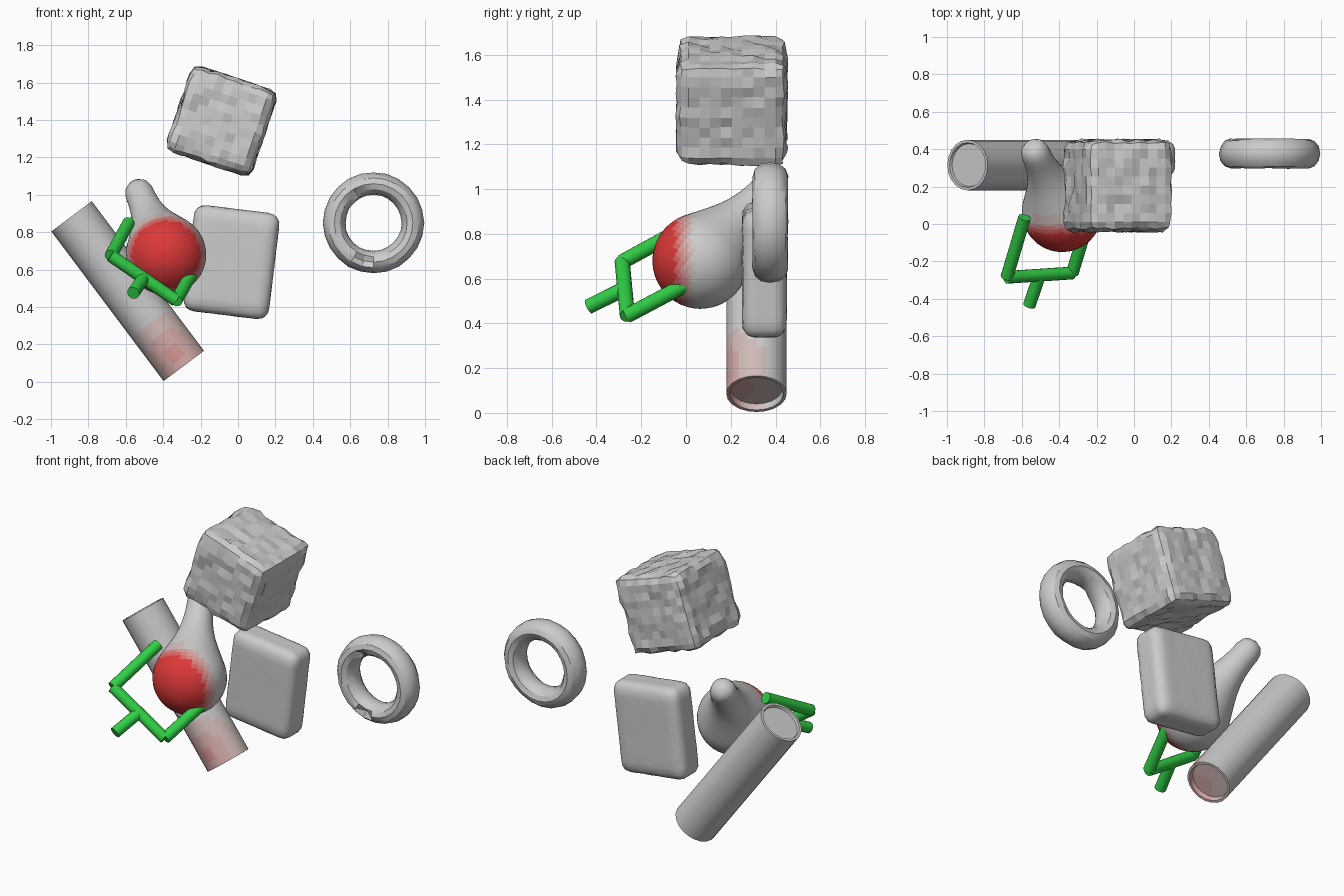
import bpy, bmesh, math, random
from mathutils import Vector, Matrix

if "Cube" in bpy.data.objects:
    bpy.data.objects.remove(bpy.data.objects["Cube"])

random.seed(4)
GREY = (0.62, 0.59, 0.57)
RED = (0.72, 0.04, 0.04)


def paint(name, rgb):
    m = bpy.data.materials.new(name)
    m.diffuse_color = (*rgb, 1)
    m.use_nodes = True
    m.node_tree.nodes["Principled BSDF"].inputs["Base Color"].default_value = m.diffuse_color
    return m


# red stain in graded steps; step 0 is the plain surface
STEPS = 6
stain = [None] + [paint(f"stain_{i}", [g + (r - g) * i / STEPS for g, r in zip(GREY, RED)])
                  for i in range(1, STEPS + 1)]
green = paint("green", (0.03, 0.62, 0.06))


def finish(name, bm, mats=(), amount=None, angle=40):
    bmesh.ops.remove_doubles(bm, verts=bm.verts, dist=1e-5)
    bmesh.ops.recalc_face_normals(bm, faces=bm.faces)
    if amount:
        for f in bm.faces:
            a = min(1, max(0, amount(f.calc_center_median())))
            f.material_index = round(a * STEPS)
    me = bpy.data.meshes.new(name)
    bm.to_mesh(me)
    bm.free()
    for m in mats:
        me.materials.append(m)
    ob = bpy.data.objects.new(name, me)
    bpy.context.collection.objects.link(ob)
    if angle:
        bpy.ops.object.select_all(action='DESELECT')
        ob.select_set(True)
        bpy.context.view_layer.objects.active = ob
        bpy.ops.object.shade_smooth_by_angle(angle=math.radians(angle))
    return ob


def lathe(name, profile, start, toward, sides, **kw):
    """Spin (radius, height) points about the axis start -> toward."""
    start, toward = Vector(start), Vector(toward)
    rot = (toward - start).to_track_quat('Z', 'Y')
    bm = bmesh.new()
    rings = []
    for r, h in profile:
        rings.append([bm.verts.new(start + rot @ Vector((
            r * math.cos(2 * math.pi * i / sides), r * math.sin(2 * math.pi * i / sides), h)))
            for i in range(sides)])
    for a, b in zip(rings, rings[1:]):
        for i in range(sides):
            j = (i + 1) % sides
            bm.faces.new((a[i], a[j], b[j], b[i]))
    bmesh.ops.dissolve_degenerate(bm, dist=1e-6, edges=bm.edges)
    return finish(name, bm, **kw)


def rounded_box(name, size, center, tilt, radius, cuts, noise, angle):
    bm = bmesh.new()
    bmesh.ops.create_cube(bm, size=1)
    bmesh.ops.subdivide_edges(bm, edges=bm.edges, cuts=cuts, use_grid_fill=True)
    rot = Matrix.Rotation(math.radians(tilt), 3, 'Y')
    for v in bm.verts:
        p = Vector([c * s for c, s in zip(v.co, size)])
        q = Vector([max(-s / 2 + radius, min(s / 2 - radius, c)) for c, s in zip(p, size)])
        n = (p - q).normalized()
        p = q + n * (radius + random.uniform(-noise, noise))
        v.co = rot @ p + Vector(center)
    return finish(name, bm, angle=angle)


# rough block at the top and smooth slab below it
rounded_box("rough_block", (0.475, 0.485, 0.475), (-0.088, 0.205, 1.395), 18.5, 0.045, 9, 0.009, 0)
rounded_box("rounded_slab", (0.46, 0.20, 0.57), (-0.035, 0.35, 0.64), 7, 0.06, 13, 0.001, 60)

# ring, slightly deeper than it is wide, with two dents on its front
bm = bmesh.new()
N, M = 24, 12
grid = []
for i in range(N):
    a = 2 * math.pi * i / N
    row = []
    for j in range(M):
        b = 2 * math.pi * j / M
        w = random.uniform(0.97, 1.03)
        r = 0.21 + 0.06 * w * math.cos(b)
        row.append(bm.verts.new((0.725 + r * math.cos(a), 0.376 + 0.079 * w * math.sin(b),
                                 0.85 + r * math.sin(a))))
    grid.append(row)
for i in range(N):
    for j in range(M):
        k, l = (i + 1) % N, (j + 1) % M
        bm.faces.new((grid[i][j], grid[k][j], grid[k][l], grid[i][l]))
for spot in ((0.62, 0.30, 0.99), (0.68, 0.30, 0.65)):
    v = min(bm.verts, key=lambda v: (v.co - Vector(spot)).length)
    v.co.y += 0.04
finish("ring", bm, angle=30)

# flask: round belly leaning into a neck, stained red at the front
R = 0.215
belly = [(R * math.sin(t), -R * math.cos(t)) for t in
         [math.radians(118) * i / 18 for i in range(19)]]
neck = [(0.162, 0.155), (0.137, 0.205), (0.115, 0.255), (0.098, 0.305), (0.086, 0.36),
        (0.079, 0.42), (0.077, 0.475), (0.067, 0.513), (0.045, 0.538), (0, 0.551)]
lathe("flask", belly + neck, (-0.385, 0.065, 0.68), (-0.53, 0.385, 1.015), 36,
      mats=stain, amount=lambda c: (0.035 - c.y) / 0.09, angle=60)

# thick roller with shallow recessed ends and a faint stain low on its front
L, W = 1.0, 0.135
body = [(W, L * i / 24) for i in range(25)]
roller = [(0, 0.03), (0.115, 0.03), (0.12, 0)] + body + [(0.12, L), (0.115, L - 0.015), (0, L - 0.015)]
spot = Vector((-0.34, 0.18, 0.15))
lathe("roller", roller, (-0.29, 0.315, 0.085), (-0.89, 0.315, 0.885), 20,
      mats=stain, amount=lambda c: 0.5 * (1 - (c - spot).length / 0.26), angle=40)

# green fork: two prongs, a crossbar and a short handle
A, B = (-0.585, 0.035, 0.85), (-0.68, -0.285, 0.675)
C, D = (-0.33, -0.262, 0.435), (-0.235, 0.05, 0.60)
H0, H1 = (-0.505, -0.274, 0.555), (-0.56, -0.435, 0.475)
for name, p, q in (("left_prong", B, A), ("crossbar", B, C), ("right_prong", C, D), ("handle", H0, H1)):
    n = (Vector(q) - Vector(p)).length
    lathe(name, [(0, 0), (0.034, 0), (0.034, n), (0, n)], p, q, 16, mats=[green])
